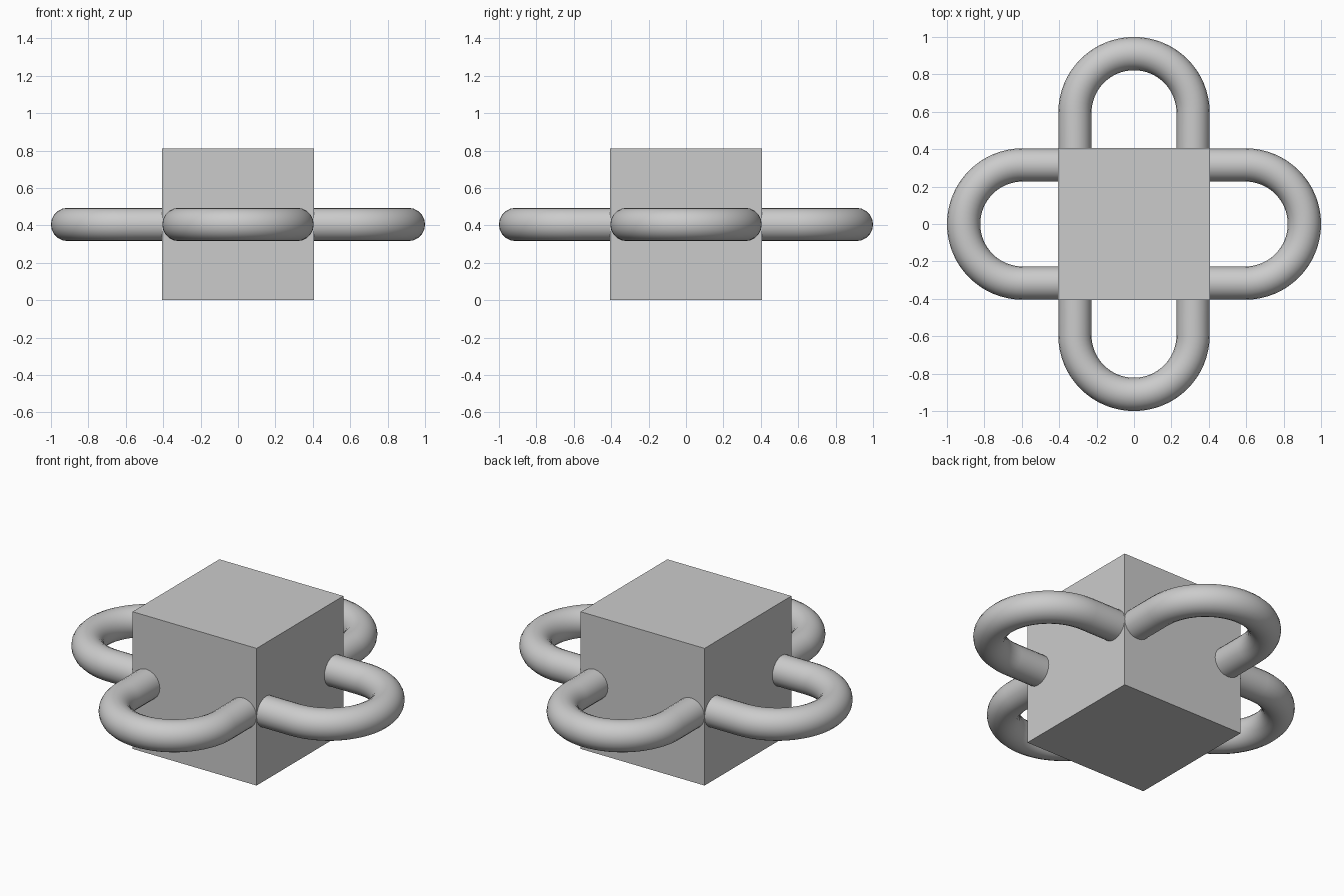
import bpy
from math import sin, cos, pi

HALF = 0.405       # half the cube edge, also the height of the handles
TUBE = 0.089       # tube radius
BEND = HALF - TUBE # radius of the handle bend
REACH = 1 - HALF   # where the straight legs meet the bend

if "Cube" in bpy.data.objects:
    bpy.data.objects.remove(bpy.data.objects["Cube"], do_unlink=True)

# Single grey material
grey = bpy.data.materials.new("plain grey")
grey.use_nodes = True
colour = (0.6, 0.6, 0.6, 1)
grey.diffuse_color = colour
grey.node_tree.nodes["Principled BSDF"].inputs["Base Color"].default_value = colour

# Central block
bpy.ops.mesh.primitive_cube_add(size=2 * HALF, location=(0, 0, HALF))
block = bpy.context.object
block.name = "block"
block.data.materials.append(grey)


def add_handle(name, angle):
    """U-shaped tube reaching out along +x, then turned about z."""
    steps = 32
    arc = [-pi / 2 + pi * i / steps for i in range(steps + 1)]
    path = [(HALF - 0.02, -BEND)]
    path += [(REACH + BEND * cos(a), BEND * sin(a)) for a in arc]
    path += [(HALF - 0.02, BEND)]

    curve = bpy.data.curves.new(name, "CURVE")
    curve.dimensions = "3D"
    curve.bevel_depth = TUBE
    curve.bevel_resolution = 8
    curve.use_fill_caps = True
    spline = curve.splines.new("POLY")
    spline.points.add(len(path) - 1)
    for point, (x, y) in zip(spline.points, path):
        point.co = (x, y, 0, 1)
    curve.materials.append(grey)

    handle = bpy.data.objects.new(name, curve)
    bpy.context.collection.objects.link(handle)
    handle.location.z = HALF
    handle.rotation_euler.z = angle
    bpy.ops.object.select_all(action="DESELECT")
    handle.select_set(True)
    bpy.context.view_layer.objects.active = handle
    bpy.ops.object.convert(target="MESH")
    bpy.ops.object.shade_smooth_by_angle()


# One handle on each side face
for i, side in enumerate(("left", "back", "right", "front")):
    add_handle(side + "_handle", i * pi / 2)
